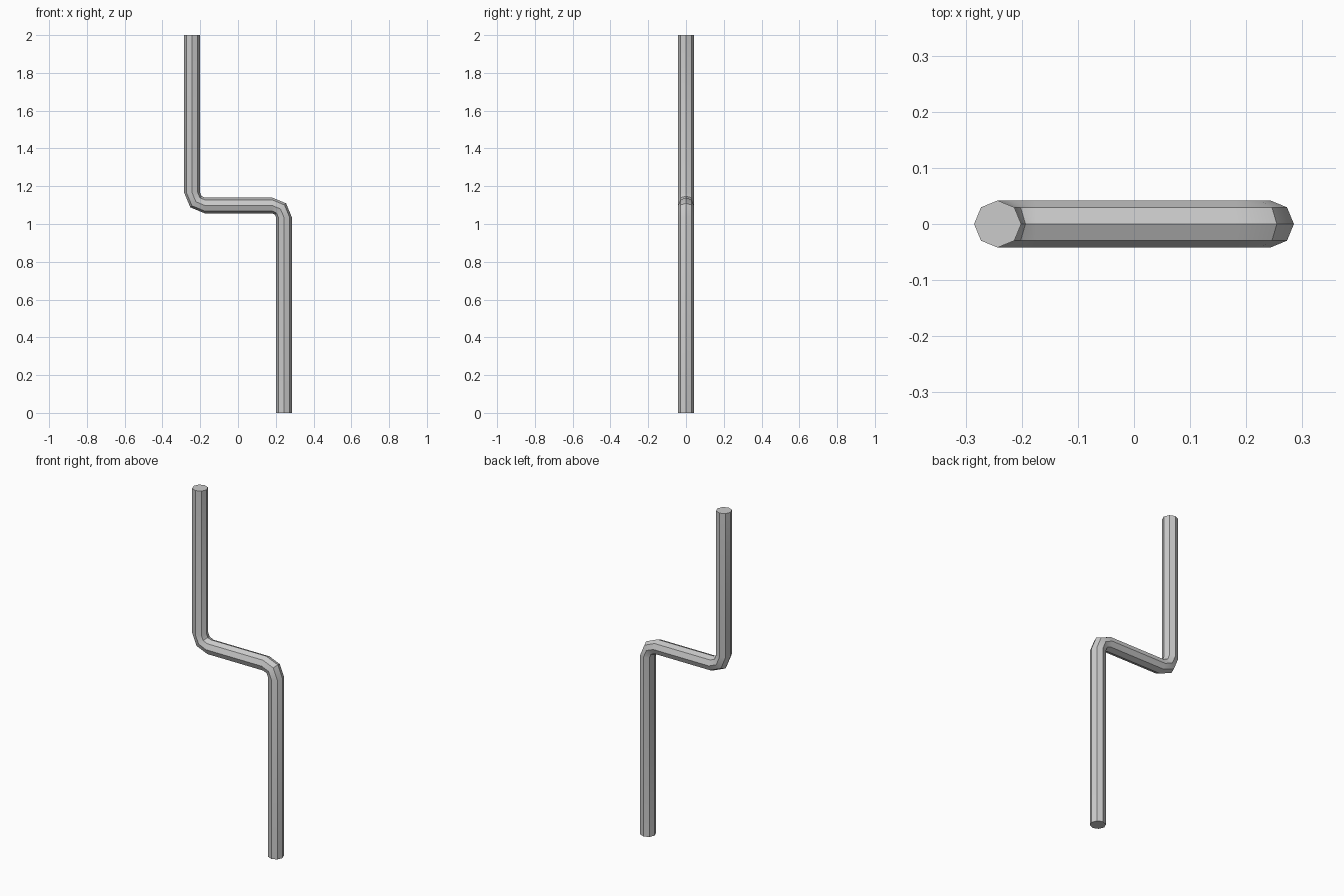
import bpy, bmesh
from math import sin, cos, pi, radians
from mathutils import Vector

if "Cube" in bpy.data.objects:
    bpy.data.objects.remove(bpy.data.objects["Cube"])

R_TUBE, X, Z, SIDES = 0.042, 0.243, 1.098, 8


def bend(cx, cz, radius, start, step):
    """Three stations round a quarter bend: (centre, direction of ring's in-plane axis)."""
    out = []
    for i in range(3):
        a = start + step * i
        d = Vector((cos(a), 0, sin(a)))
        out.append((Vector((cx, 0, cz)) + d * radius, d))
    return out


# Path from the floor up: lower leg, right bend, crossbar, left bend, upper leg
ra, rb = 0.062, 0.068
right = bend(X - ra, Z - ra, ra, 0, pi / 4)
left = bend(-X + rb, Z + rb, rb, -pi / 2, -pi / 4)
left = [(p, -d) for p, d in left]
ex = Vector((1, 0, 0))
path = [(Vector((X, 0, 0)), ex)] + right + left + [(Vector((-X, 0, 2)), ex)]

# Octagonal tube swept along the path
bm = bmesh.new()
rings = []
for p, d in path:
    ring = []
    for k in range(SIDES):
        a = 2 * pi * k / SIDES
        ring.append(bm.verts.new(p + d * (R_TUBE * cos(a)) + Vector((0, R_TUBE * sin(a), 0))))
    rings.append(ring)
for r0, r1 in zip(rings, rings[1:]):
    for k in range(SIDES):
        n = (k + 1) % SIDES
        bm.faces.new((r0[k], r0[n], r1[n], r1[k]))
bm.faces.new(rings[0][::-1])
bm.faces.new(rings[-1])
bmesh.ops.recalc_face_normals(bm, faces=bm.faces)
mesh = bpy.data.meshes.new("bent_pipe")
bm.to_mesh(mesh)
bm.free()
pipe = bpy.data.objects.new("bent_pipe", mesh)
bpy.context.collection.objects.link(pipe)
bpy.context.view_layer.objects.active = pipe
pipe.select_set(True)
bpy.ops.object.shade_smooth_by_angle(angle=radians(30))
